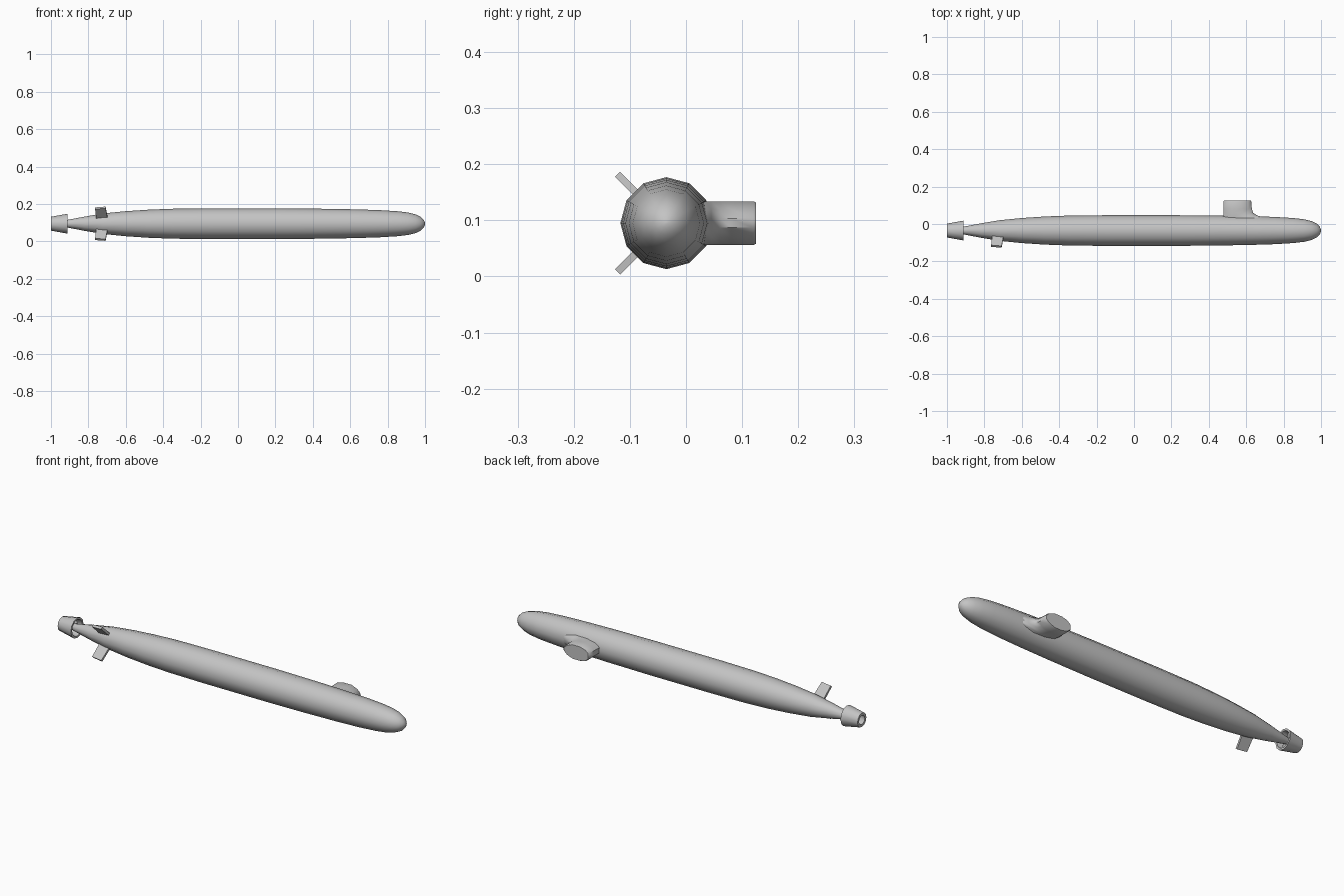
import bpy, bmesh, math
from mathutils import Vector

if "Cube" in bpy.data.objects:
    bpy.data.objects.remove(bpy.data.objects["Cube"])

CY, CZ = -0.035, 0.095          # hull axis

grey = bpy.data.materials.new("hull grey")
grey.diffuse_color = (0.55, 0.55, 0.55, 1)
grey.use_nodes = True
grey.node_tree.nodes["Principled BSDF"].inputs["Base Color"].default_value = grey.diffuse_color


def finish(name, bm, angle):
    bmesh.ops.remove_doubles(bm, verts=bm.verts, dist=1e-5)
    bmesh.ops.recalc_face_normals(bm, faces=bm.faces)
    mesh = bpy.data.meshes.new(name)
    bm.to_mesh(mesh)
    bm.free()
    mesh.materials.append(grey)
    ob = bpy.data.objects.new(name, mesh)
    bpy.context.collection.objects.link(ob)
    bpy.ops.object.select_all(action='DESELECT')
    ob.select_set(True)
    bpy.context.view_layer.objects.active = ob
    bpy.ops.object.shade_smooth_by_angle(angle=math.radians(angle))
    return ob


def loft(name, rings, angle=40, caps=True, closed=False):
    """Skin a list of equally long point rings."""
    bm = bmesh.new()
    vs = [[bm.verts.new(p) for p in ring] for ring in rings]
    n = len(vs[0])
    pairs = list(zip(vs, vs[1:])) + ([(vs[-1], vs[0])] if closed else [])
    for a, b in pairs:
        for i in range(n):
            j = (i + 1) % n
            bm.faces.new((a[i], a[j], b[j], b[i]))
    if caps and not closed:
        bm.faces.new(vs[0])
        bm.faces.new(vs[-1])
    return finish(name, bm, angle)


def circle(x, r, n=12):
    return [(x, CY + r * math.sin(2 * math.pi * i / n),
             CZ + r * math.cos(2 * math.pi * i / n)) for i in range(n)]


# Hull: twelve-sided lathe from tail cone to rounded nose
hull = [(-0.975, 0.008), (-0.91, 0.021), (-0.82, 0.038), (-0.72, 0.055),
        (-0.6, 0.067), (-0.48, 0.075), (-0.35, 0.080), (-0.15, 0.082),
        (0.22, 0.082), (0.45, 0.080), (0.62, 0.077), (0.75, 0.073),
        (0.85, 0.067), (0.91, 0.060), (0.95, 0.050), (0.977, 0.037),
        (0.993, 0.021), (0.9985, 0.009), (1.0, 0.002)]
loft("hull", [circle(x, r) for x, r in hull], angle=50)

# Propeller duct: hollow tapered ring around the tail
duct = [(-0.912, 0.053), (-1.0, 0.037), (-1.0, 0.024), (-0.912, 0.043)]
loft("propeller_duct", [circle(x, r) for x, r in duct], closed=True)

# Blades inside the duct
for k in range(6):
    a = 2 * math.pi * k / 6
    rad = Vector((0, math.sin(a), math.cos(a)))
    tan = Vector((0, math.cos(a), -math.sin(a)))
    rings = []
    for r, c in ((0.010, 0.006), (0.036, 0.009)):
        p = Vector((-0.945, CY, CZ)) + rad * r
        d = tan * c + Vector((c, 0, 0))
        t = (tan - Vector((1, 0, 0))) * 0.001
        rings.append([p - d - t, p + d - t, p + d + t, p - d + t])
    loft("propeller_blade", rings, angle=30)

# Sail: rounded section lofted away from the hull, flaring forward at its base
half = [(0.0, 0.014), (0.12, 0.030), (0.35, 0.039), (0.65, 0.039),
        (0.88, 0.025), (1.0, 0.008)]
section = half + [(t, -w) for t, w in reversed(half)]
levels = [(-0.01, 0.474, 0.73, 1), (0.035, 0.475, 0.70, 1),
          (0.045, 0.477, 0.66, 1), (0.060, 0.478, 0.637, 1),
          (0.080, 0.478, 0.630, 1), (0.120, 0.478, 0.628, 1),
          (0.125, 0.482, 0.624, 0.94)]
loft("sail", [[(x0 + (x1 - x0) * t, y, CZ + w * s) for t, w in section]
              for y, x0, x1, s in levels], angle=45)

# Stern fins: two plates splayed at 45 degrees
for side in (1, -1):
    out = Vector((0, -1, side)).normalized()
    thick = Vector((0, side, 1)).normalized() * 0.0065
    corners = [(-0.757, 0.03), (-0.695, 0.03), (-0.708, 0.123), (-0.764, 0.117)]
    pts = [Vector((x, CY, CZ)) + out * r for x, r in corners]
    loft("stern_fin", [[p - thick for p in pts], [p + thick for p in pts]],
         angle=30)
